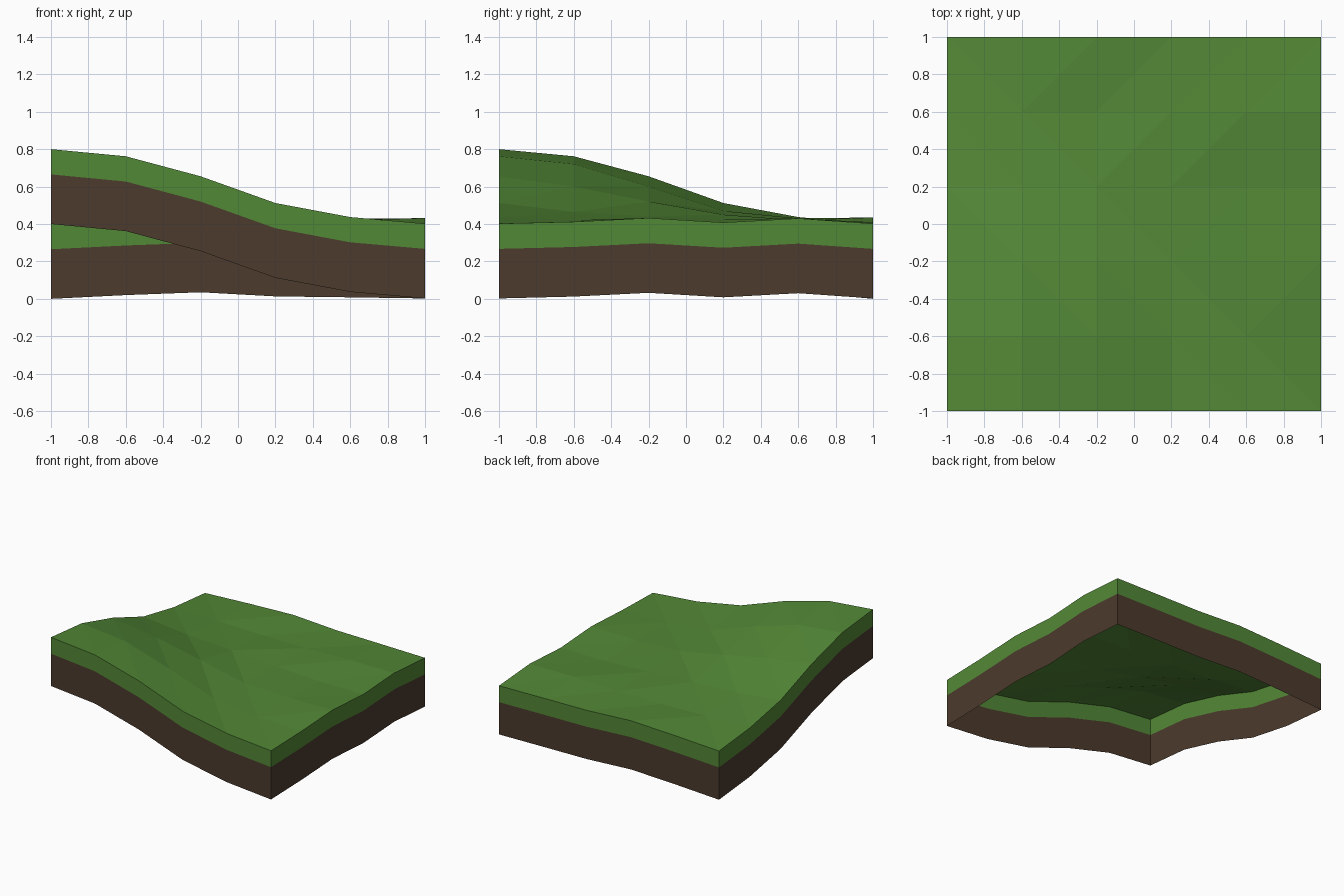
import bpy, bmesh

if "Cube" in bpy.data.objects:
    bpy.data.objects.remove(bpy.data.objects["Cube"])

N, STEP = 6, 0.4
GRASS_EDGE, DEPTH = 0.135, 0.4

# Surface heights, one row per y from front to back
H = [[.80, .762, .655, .512, .437, .402],
     [.762, .72, .60, .465, .42, .412],
     [.655, .60, .52, .44, .425, .432],
     [.512, .47, .45, .425, .407, .408],
     [.437, .43, .42, .42, .43, .43],
     [.40, .42, .435, .413, .408, .402]]


def material(name, rgb):
    m = bpy.data.materials.new(name)
    m.diffuse_color = (*rgb, 1)
    m.use_nodes = True
    m.node_tree.nodes["Principled BSDF"].inputs["Base Color"].default_value = m.diffuse_color
    return m


def finish(name, bm, mat):
    mesh = bpy.data.meshes.new(name)
    bm.to_mesh(mesh)
    bm.free()
    mesh.materials.append(mat)
    bpy.context.collection.objects.link(bpy.data.objects.new(name, mesh))


def point(i, j, drop=0.0):
    return (-1 + i * STEP, -1 + j * STEP, H[j][i] - drop)


# Rim of the tile, counter-clockwise seen from above
L = N - 1
rim = ([(i, 0) for i in range(L)] + [(L, j) for j in range(L)]
       + [(i, L) for i in range(L, 0, -1)] + [(0, j) for j in range(L, 0, -1)])


def skirt(bm, top, bottom):
    """Vertical band hanging from the rim between two depths."""
    upper = [bm.verts.new(point(*p, top)) for p in rim]
    lower = [bm.verts.new(point(*p, bottom)) for p in rim]
    for k in range(len(rim)):
        n = (k + 1) % len(rim)
        bm.faces.new((lower[k], lower[n], upper[n], upper[k]))


green = material("grass green", (0.086, 0.246, 0.037))
brown = material("soil brown", (0.072, 0.043, 0.026))

# Grass: faceted hillside with a hanging edge
bm = bmesh.new()
v = [[bm.verts.new(point(i, j)) for i in range(N)] for j in range(N)]
for j in range(L):
    for i in range(L):
        a, b, c, d = v[j][i], v[j][i + 1], v[j + 1][i + 1], v[j + 1][i]
        if i + j <= 4:      # diagonals run around the hill, then along the flat
            tris = ((a, b, d), (b, c, d))
        else:
            tris = ((a, b, c), (a, c, d))
        for t in tris:
            bm.faces.new(t)
skirt(bm, 0, GRASS_EDGE)
bmesh.ops.remove_doubles(bm, verts=bm.verts, dist=1e-5)
finish("grass", bm, green)

# Soil: open-bottomed band below the grass
bm = bmesh.new()
skirt(bm, GRASS_EDGE, DEPTH)
finish("soil", bm, brown)
